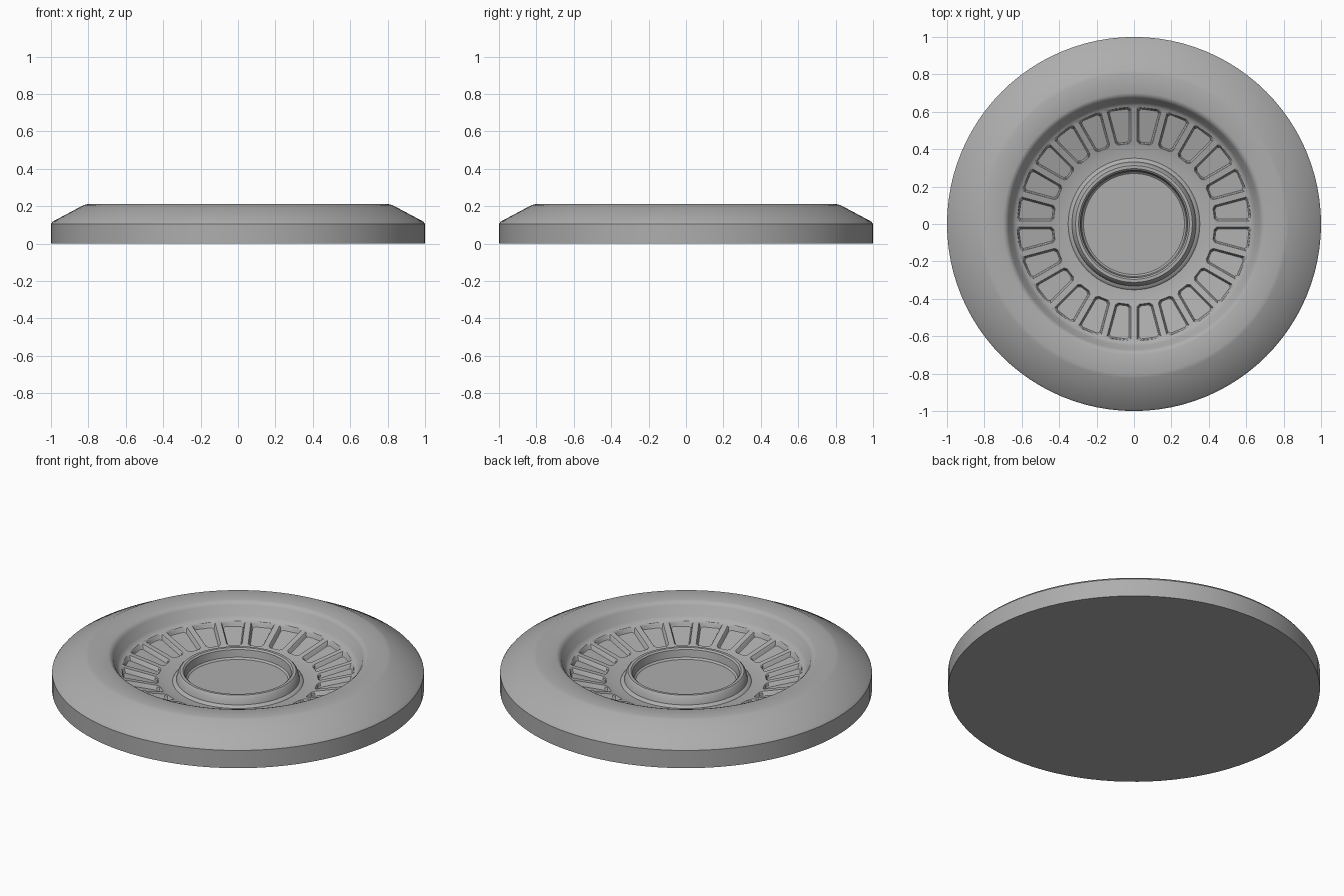
import bpy, bmesh, math

if "Cube" in bpy.data.objects:
    bpy.data.objects.remove(bpy.data.objects["Cube"])

SEG = 96
RIBS = 24

grey = bpy.data.materials.new("plain grey")
grey.diffuse_color = (0.42, 0.42, 0.42, 1)
grey.use_nodes = True
grey.node_tree.nodes["Principled BSDF"].inputs["Base Color"].default_value = grey.diffuse_color


def add_object(name, bm):
    bmesh.ops.recalc_face_normals(bm, faces=bm.faces)
    mesh = bpy.data.meshes.new(name)
    bm.to_mesh(mesh)
    bm.free()
    mesh.materials.append(grey)
    obj = bpy.data.objects.new(name, mesh)
    bpy.context.collection.objects.link(obj)
    return obj


def lathe(name, profile):
    """Closed solid turned about z; profile runs (r, z) from bottom to top."""
    bm = bmesh.new()
    rings = [[bm.verts.new((r * math.cos(2 * math.pi * i / SEG),
                            r * math.sin(2 * math.pi * i / SEG), z))
              for i in range(SEG)] for r, z in profile]
    for a, b in zip(rings, rings[1:]):
        for i in range(SEG):
            j = (i + 1) % SEG
            bm.faces.new((a[i], a[j], b[j], b[i]))
    bm.faces.new(rings[0][::-1])
    bm.faces.new(rings[-1])
    return add_object(name, bm)


# Disc body: outer wall, sloped shoulder, rim, dished floor, hub ring, hub floor
body = lathe("wheel_disc", [
    (1.0, 0), (1.0, 0.105), (0.99, 0.118), (0.825, 0.206), (0.805, 0.211),
    (0.70, 0.208), (0.685, 0.203), (0.672, 0.188), (0.65, 0.135),
    (0.635, 0.12), (0.62, 0.114), (0.43, 0.064), (0.40, 0.056),
    (0.352, 0.052), (0.345, 0.06), (0.332, 0.064), (0.322, 0.102),
    (0.312, 0.112), (0.296, 0.112), (0.287, 0.104), (0.28, 0.062),
    (0.27, 0.053)])


def floor_z(r):
    return 0.064 + (r - 0.43) * 0.05 / 0.19


def pocket_outline(grow):
    """Wedge between two ribs of constant width, corners chamfered."""
    half = math.pi / RIBS
    rib = 0.022 - grow
    pts = []
    for r, side in ((0.435 - grow, -1), (0.618 + grow, -1),
                    (0.618 + grow, 1), (0.435 - grow, 1)):
        pts.append((r, side * (r * math.tan(half) - rib / math.cos(half))))
    out = []
    for i, p in enumerate(pts):
        for q in (pts[i - 1], pts[(i + 1) % 4]):
            d = math.dist(p, q)
            out.append(tuple(a + (b - a) * 0.012 / d for a, b in zip(p, q)))
    return out


# Cutter for the ring of pockets
bm = bmesh.new()
levels = ((-0.004, -0.024), (0.0, -0.018), (0.002, -0.005), (0.007, 0.002),
          (0.007, 0.06))
for k in range(RIBS):
    a = 2 * math.pi * (k + 0.5) / RIBS
    loops = []
    for grow, dz in levels:
        loops.append([bm.verts.new((x * math.cos(a) - y * math.sin(a),
                                    x * math.sin(a) + y * math.cos(a),
                                    floor_z(x) + dz))
                      for x, y in pocket_outline(grow)])
    for lo, hi in zip(loops, loops[1:]):
        for i in range(8):
            j = (i + 1) % 8
            bm.faces.new((lo[i], lo[j], hi[j], hi[i]))
    bm.faces.new(loops[0][::-1])
    bm.faces.new(loops[-1])
cutter = add_object("pocket_cutter", bm)
cutter.hide_render = True

# Cut the pockets and apply
mod = body.modifiers.new("pockets", "BOOLEAN")
mod.operation = "DIFFERENCE"
mod.solver = "EXACT"
mod.object = cutter
bpy.context.view_layer.objects.active = body
body.select_set(True)
cutter.select_set(False)
bpy.ops.object.modifier_apply(modifier=mod.name)
bpy.data.objects.remove(cutter, do_unlink=True)
bpy.ops.object.shade_smooth_by_angle(angle=math.radians(35))
